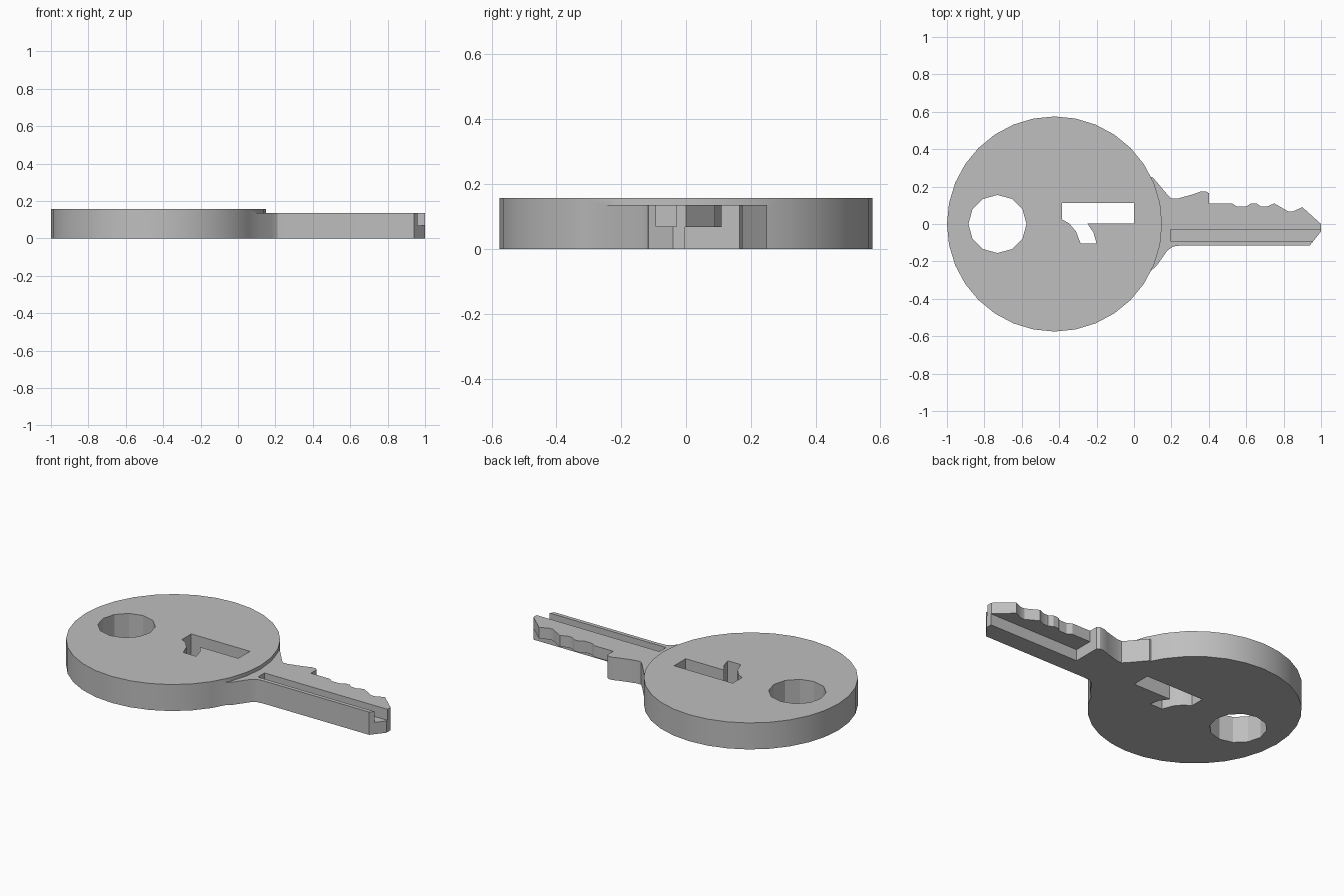
import bpy
import bmesh
import math

cube = bpy.data.objects.get("Cube")
if cube:
    bpy.data.objects.remove(cube)

metal = bpy.data.materials.new("grey metal")
metal.use_nodes = True
GREY = (0.52, 0.52, 0.52, 1)
metal.diffuse_color = GREY
metal.node_tree.nodes["Principled BSDF"].inputs["Base Color"].default_value = GREY


def extrude(name, outline, low, high):
    """Solid made by raising a flat outline from low to high."""
    bm = bmesh.new()
    base = bm.faces.new([bm.verts.new((x, y, low)) for x, y in outline])
    grown = bmesh.ops.extrude_face_region(bm, geom=[base])["geom"]
    top = [v for v in grown if isinstance(v, bmesh.types.BMVert)]
    bmesh.ops.translate(bm, verts=top, vec=(0, 0, high - low))
    bmesh.ops.recalc_face_normals(bm, faces=bm.faces)
    mesh = bpy.data.meshes.new(name)
    bm.to_mesh(mesh)
    bm.free()
    mesh.materials.append(metal)
    obj = bpy.data.objects.new(name, mesh)
    bpy.context.collection.objects.link(obj)
    return obj


def ring(cx, radius, sides):
    step = math.tau / sides
    return [(cx + radius * math.cos(i * step), radius * math.sin(i * step))
            for i in range(sides)]


def rect(x0, x1, y0, y1):
    return [(x0, y0), (x1, y0), (x1, y1), (x0, y1)]


def combine(target, tool, operation):
    """Apply a boolean and remove the helper solid."""
    mod = target.modifiers.new("combine", 'BOOLEAN')
    mod.operation = operation
    mod.solver = 'EXACT'
    mod.object = tool
    bpy.context.view_layer.objects.active = target
    bpy.ops.object.modifier_apply(modifier=mod.name)
    bpy.data.objects.remove(tool)


# Blade: shoulders, toothed edge and pointed tip
blade_outline = [
    (-0.1, -0.25), (0.09, -0.25), (0.12, -0.225), (0.18, -0.14),
    (0.21, -0.12), (0.25, -0.115), (0.94, -0.115), (1, -0.04), (1, 0),
    (0.9, 0.09), (0.85, 0.067), (0.825, 0.067), (0.75, 0.11), (0.71, 0.093),
    (0.68, 0.093), (0.655, 0.11), (0.625, 0.11), (0.6, 0.093), (0.55, 0.093),
    (0.525, 0.11), (0.4, 0.11), (0.4, 0.165), (0.385, 0.175), (0.36, 0.175),
    (0.32, 0.16), (0.23, 0.135), (0.2, 0.135), (0.18, 0.155), (0.1, 0.25),
    (-0.1, 0.25)]
blade = extrude("key_blade", blade_outline, 0, 0.135)

# Groove on top, and the thinned toothed side underneath
combine(blade, extrude("groove", rect(0.195, 1.1, -0.092, -0.03), 0.07, 0.3), 'DIFFERENCE')
combine(blade, extrude("recess", rect(0.4, 1.1, -0.003, 0.3), -0.1, 0.068), 'DIFFERENCE')

# Round bow joined to the blade
key = extrude("key", ring(-0.425, 0.575, 32), 0, 0.157)
combine(key, blade, 'UNION')

# Ring hole and hooked slot through the bow
combine(key, extrude("ring_hole", ring(-0.73, 0.155, 12), -0.1, 0.3), 'DIFFERENCE')
slot = [(-0.385, 0.112), (-0.385, 0.025), (-0.345, 0.002), (-0.31, -0.04),
        (-0.285, -0.105), (-0.2, -0.105), (-0.217, -0.045), (-0.25, 0.003),
        (0, 0.003), (0, 0.112)]
combine(key, extrude("hooked_slot", slot, -0.1, 0.3), 'DIFFERENCE')

# Smooth round rim, crisp edges elsewhere
for obj in bpy.context.selected_objects:
    obj.select_set(False)
key.select_set(True)
bpy.context.view_layer.objects.active = key
bpy.ops.object.shade_smooth_by_angle(angle=math.radians(25))
